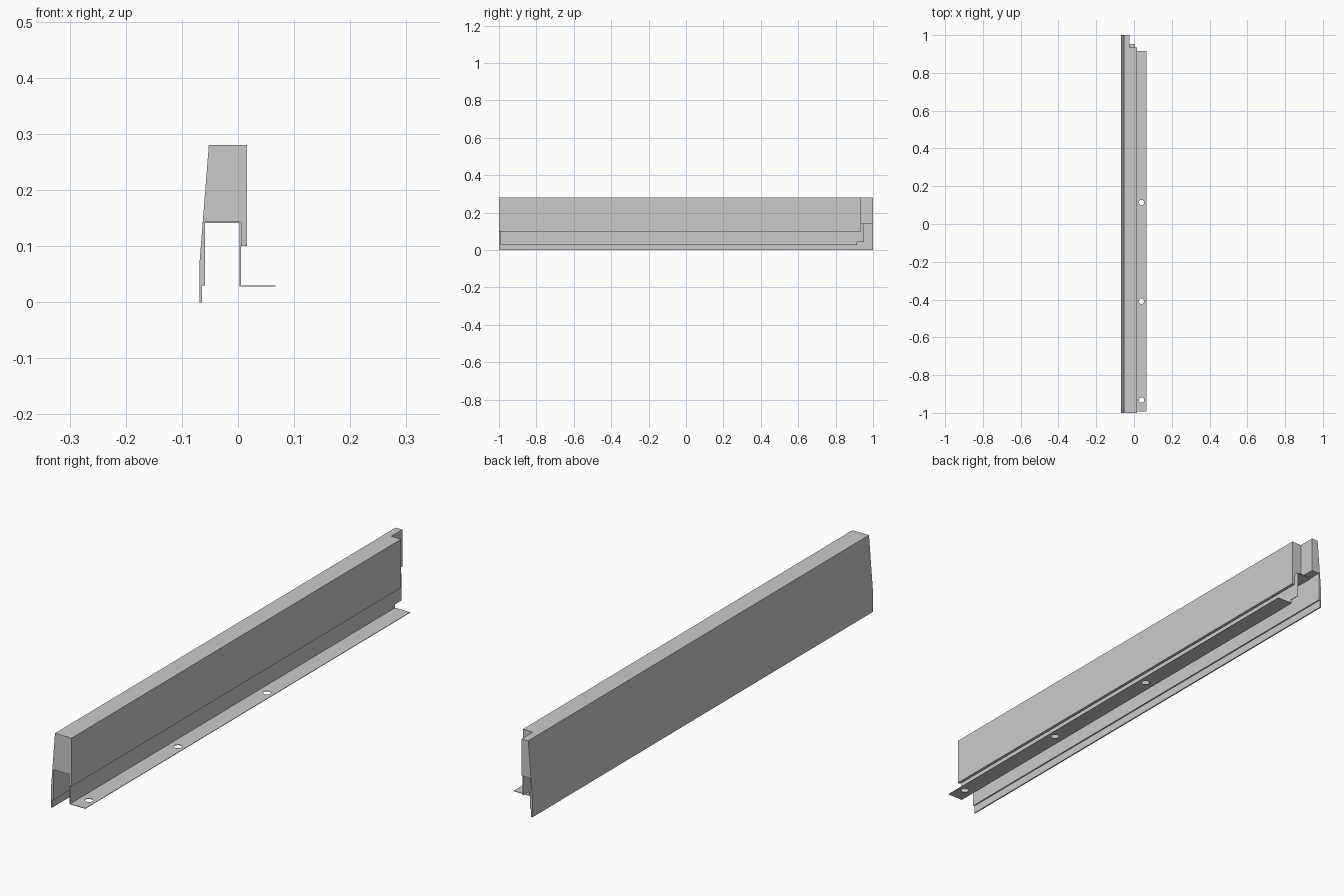
import bpy, bmesh
from mathutils import Vector

if "Cube" in bpy.data.objects:
    bpy.data.objects.remove(bpy.data.objects["Cube"])


def extrude_profile(name, points, y0, y1):
    """Extrude an xz outline along y into a closed solid."""
    bm = bmesh.new()
    face = bm.faces.new([bm.verts.new((x, y0, z)) for x, z in points])
    ext = bmesh.ops.extrude_face_region(bm, geom=[face])
    verts = [v for v in ext["geom"] if isinstance(v, bmesh.types.BMVert)]
    bmesh.ops.translate(bm, verts=verts, vec=Vector((0, y1 - y0, 0)))
    bmesh.ops.recalc_face_normals(bm, faces=bm.faces)
    mesh = bpy.data.meshes.new(name)
    bm.to_mesh(mesh)
    bm.free()
    obj = bpy.data.objects.new(name, mesh)
    bpy.context.collection.objects.link(obj)
    return obj


def box(name, x0, x1, y0, y1, z0, z1):
    return extrude_profile(name, [(x0, z0), (x1, z0), (x1, z1), (x0, z1)], y0, y1)


def cut(obj, cutter):
    """Subtract the cutter, then remove it."""
    mod = obj.modifiers.new("cut", 'BOOLEAN')
    mod.operation = 'DIFFERENCE'
    mod.solver = 'EXACT'
    mod.object = cutter
    cutter.hide_render = True
    bpy.context.view_layer.objects.active = obj
    bpy.ops.object.modifier_apply(modifier=mod.name)
    bpy.data.objects.remove(cutter, do_unlink=True)


# Main rail: sloping outer wall, solid top, open channel beneath
rail = extrude_profile("rail_body", [
    (-0.069, 0), (-0.069, 0.065), (-0.052, 0.28), (0.016, 0.28),
    (0.016, 0.10), (0.005, 0.10), (0.005, 0.143), (-0.059, 0.143),
    (-0.059, 0.03), (-0.064, 0.03), (-0.064, 0)], -1, 1)
# Notch at the back end
cut(rail, box("notch_cutter", -0.025, 0.1, 0.935, 1.1, 0.05, 0.4))

# Thin folded bracket: channel top, upright and mounting flange
bracket = extrude_profile("mounting_bracket", [
    (-0.059, 0.143), (-0.059, 0.141), (0.003, 0.141), (0.003, 0.028),
    (0.067, 0.028), (0.067, 0.030), (0.005, 0.030), (0.005, 0.143)],
    -0.992, 0.953)
# Shortened flange at the back end
cut(bracket, box("flange_cutter", -0.1, 0.1, 0.915, 1.1, 0, 0.043))

# Evenly spaced screw holes in the flange
for y in (-0.932, -0.409, 0.114):
    bpy.ops.mesh.primitive_cylinder_add(
        vertices=32, radius=0.014, depth=0.02, location=(0.04, y, 0.029))
    cut(bracket, bpy.context.object)
